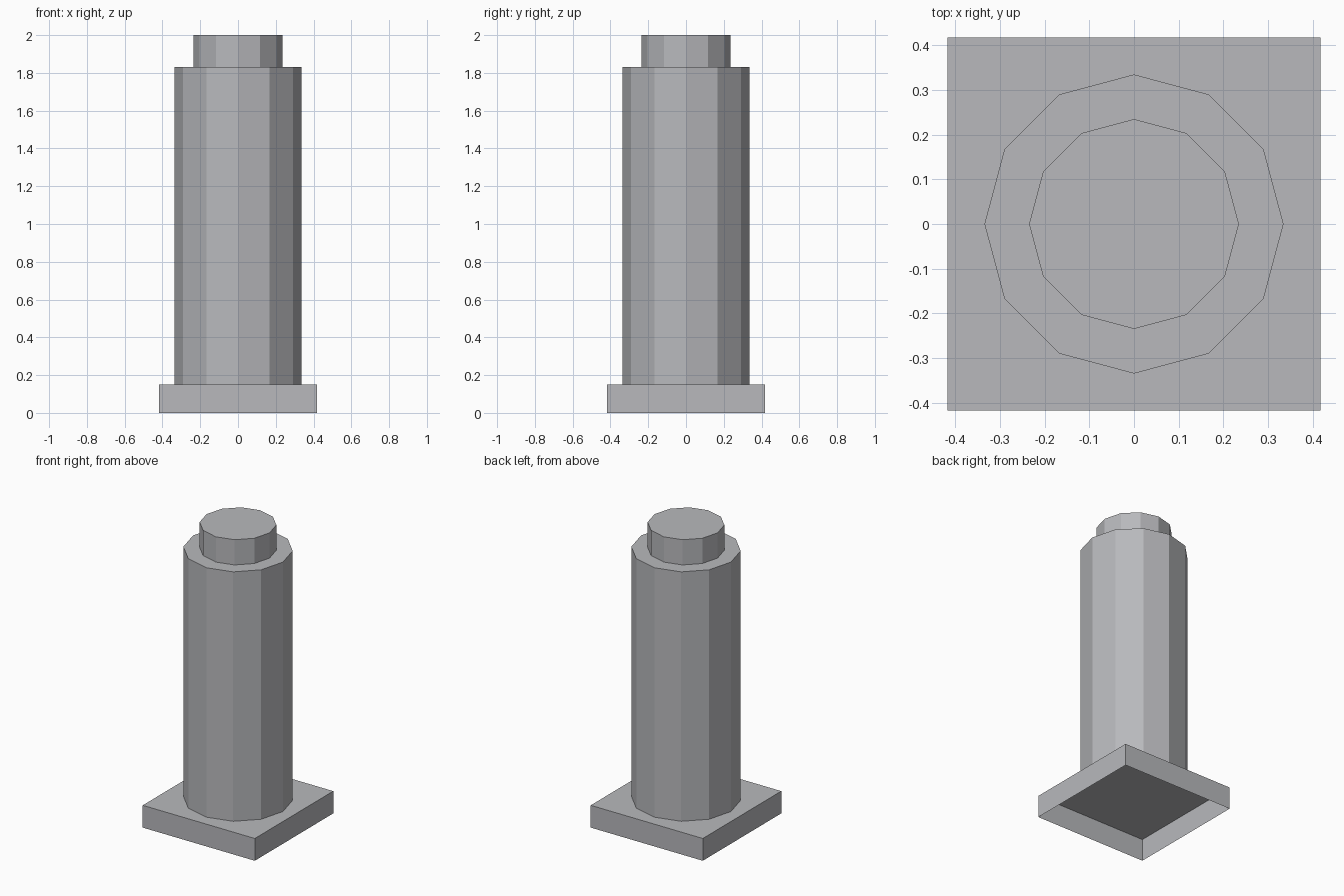
import bpy
import bmesh
from mathutils import Matrix

cube = bpy.data.objects.get("Cube")
if cube:
    bpy.data.objects.remove(cube, do_unlink=True)

# Single grey material
grey = bpy.data.materials.new("grey")
colour = (0.48, 0.485, 0.505, 1)
grey.use_nodes = True
grey.diffuse_color = colour
grey.node_tree.nodes["Principled BSDF"].inputs["Base Color"].default_value = colour


def finish(name, bm):
    """Drop the open underside and turn the bmesh into an object."""
    bm.normal_update()
    under = [f for f in bm.faces if f.normal.z < -0.9]
    bmesh.ops.delete(bm, geom=under, context='FACES')
    mesh = bpy.data.meshes.new(name)
    bm.to_mesh(mesh)
    bm.free()
    mesh.materials.append(grey)
    obj = bpy.data.objects.new(name, mesh)
    bpy.context.collection.objects.link(obj)


def drum(name, radius, bottom, top):
    """Twelve-sided upright drum with corners on the axes."""
    bm = bmesh.new()
    bmesh.ops.create_cone(bm, cap_ends=True, segments=12, radius1=radius,
                          radius2=radius, depth=top - bottom,
                          matrix=Matrix.Translation((0, 0, (bottom + top) / 2)))
    finish(name, bm)


BASE_TOP, COLUMN_TOP, CAP_TOP = 0.15, 1.83, 2.0

# Square base plate, hollow and open below
bm = bmesh.new()
bmesh.ops.create_cube(bm, size=1, matrix=Matrix.Translation((0, 0, BASE_TOP / 2))
                      @ Matrix.Diagonal((0.835, 0.835, BASE_TOP, 1)))
finish("base_plate", bm)

# Column and the narrower cap on top
drum("column", 0.335, BASE_TOP, COLUMN_TOP)
drum("top_cap", 0.235, COLUMN_TOP, CAP_TOP)
